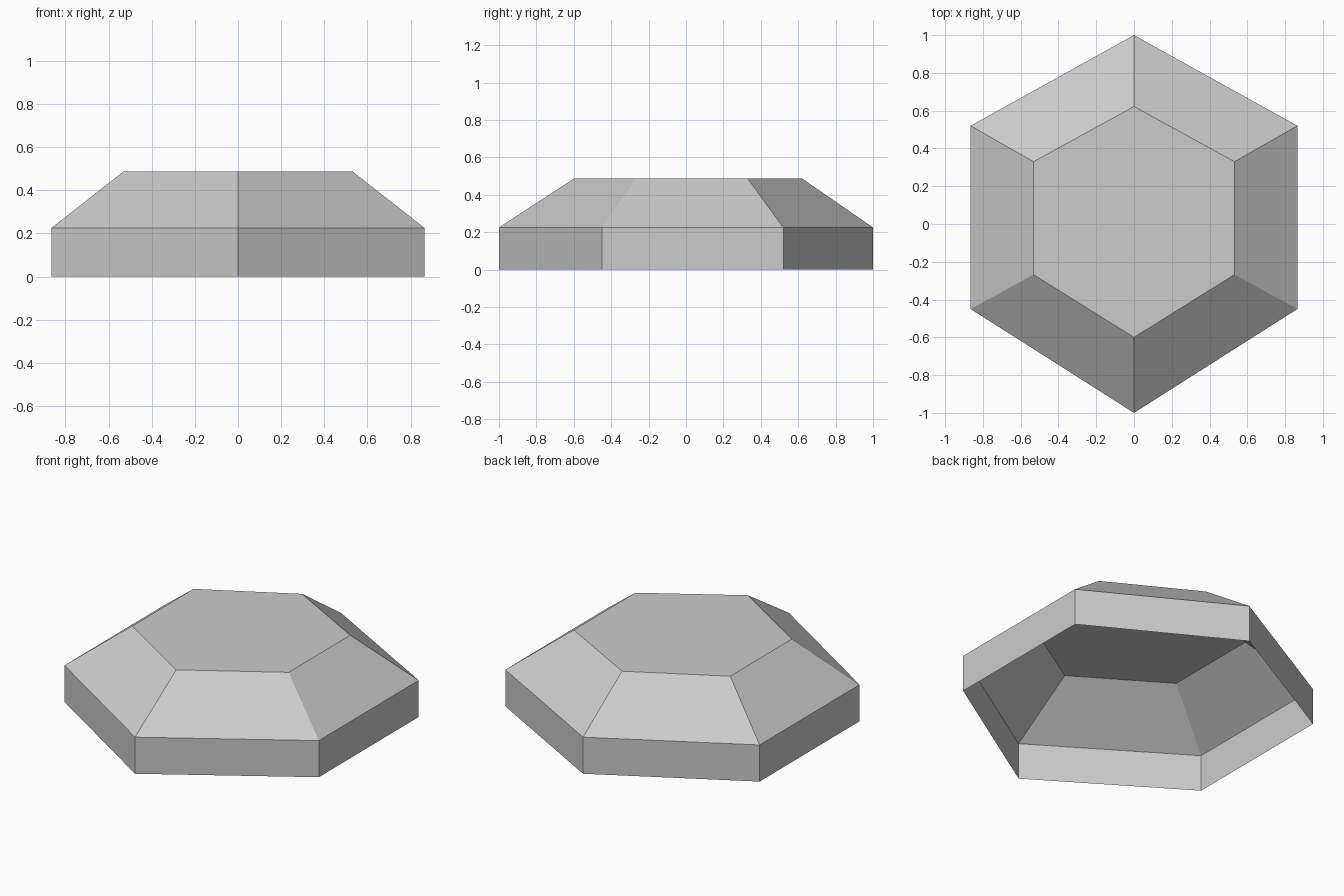
import bpy
import bmesh

default = bpy.data.objects.get("Cube")
if default:
    bpy.data.objects.remove(default, do_unlink=True)

grey = bpy.data.materials.new("light_grey")
grey.use_nodes = True
colour = (0.6, 0.6, 0.6, 1.0)
grey.diffuse_color = colour
grey.node_tree.nodes["Principled BSDF"].inputs["Base Color"].default_value = colour


def hexagon(bm, half_width, back, back_side, front_side, front, z):
    """One slightly uneven hexagonal ring, counter-clockwise from the back tip."""
    outline = [(0, back), (-half_width, back_side), (-half_width, front_side),
               (0, front), (half_width, front_side), (half_width, back_side)]
    return [bm.verts.new((x, y, z)) for x, y in outline]


def band(bm, lower, upper):
    """Join two rings with flat quads."""
    for i in range(len(lower)):
        j = (i + 1) % len(lower)
        bm.faces.new((lower[i], lower[j], upper[j], upper[i]))


# Open-bottomed shell: upright rim, sloping sides and a flat cap
bm = bmesh.new()
rim = (0.865, 1.0, 0.52, -0.45, -1.0)
base = hexagon(bm, *rim, 0.0)
shoulder = hexagon(bm, *rim, 0.225)
cap = hexagon(bm, 0.532, 0.622, 0.33, -0.268, -0.6, 0.486)
band(bm, base, shoulder)
band(bm, shoulder, cap)
bm.faces.new(cap)

mesh = bpy.data.meshes.new("hexagonal_shell")
bm.to_mesh(mesh)
bm.free()
mesh.materials.append(grey)
shell = bpy.data.objects.new("hexagonal_shell", mesh)
bpy.context.collection.objects.link(shell)
